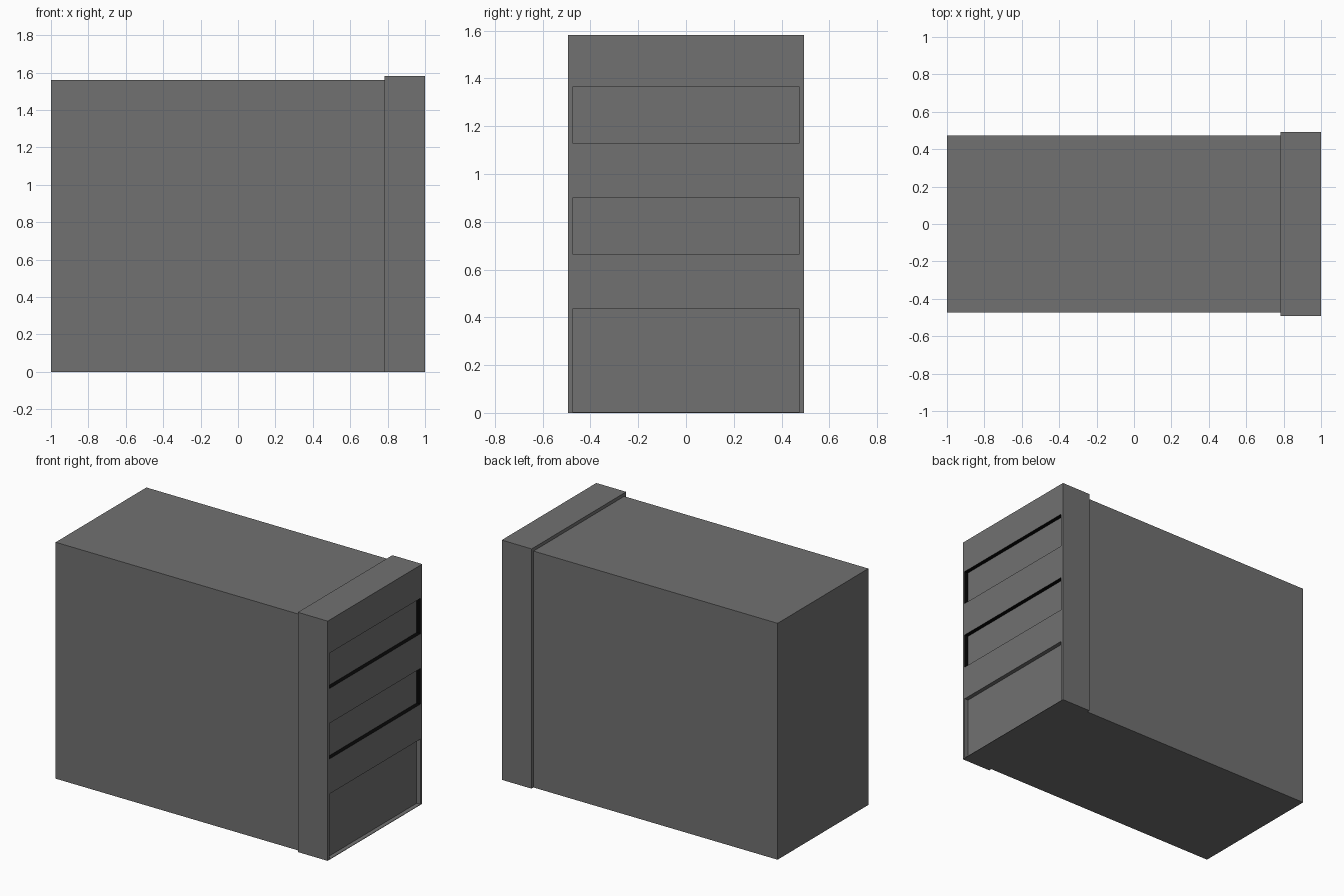
import bpy

if "Cube" in bpy.data.objects:
    bpy.data.objects.remove(bpy.data.objects["Cube"])


def paint(name, value):
    """Plain grey material of the given brightness."""
    mat = bpy.data.materials.new(name)
    mat.diffuse_color = (value, value, value, 1.0)
    mat.use_nodes = True
    mat.node_tree.nodes["Principled BSDF"].inputs["Base Color"].default_value = mat.diffuse_color
    return mat


def box(name, x0, x1, half_y, z0, z1):
    """Axis-aligned box, symmetric in y, with its scale applied."""
    bpy.ops.mesh.primitive_cube_add(size=1, location=((x0 + x1) / 2, 0, (z0 + z1) / 2))
    obj = bpy.context.object
    obj.name = name
    obj.scale = (x1 - x0, 2 * half_y, z1 - z0)
    bpy.ops.object.transform_apply(location=True, rotation=True, scale=True)
    return obj


dark_grey = paint("dark_grey", 0.165)
black = paint("black", 0.002)

# Main cabinet
body = box("cabinet_body", -1.0, 0.782, 0.473, 0.0, 1.56)
body.data.materials.append(dark_grey)

# Slightly larger front housing
housing = box("front_housing", 0.782, 1.0, 0.493, 0.0, 1.582)
housing.data.materials.append(dark_grey)
housing.data.materials.append(black)

# Shallow recessed panels in the front: a tall lower bay and two slots
recess_depth = 0.028
for i, (z0, z1) in enumerate([(0.003, 0.434), (0.665, 0.90), (1.13, 1.363)]):
    cutter = box(f"recess_cutter_{i + 1}", 1.0 - recess_depth, 1.1, 0.475, z0, z1)
    mod = housing.modifiers.new(f"recess_{i + 1}", 'BOOLEAN')
    mod.operation = 'DIFFERENCE'
    mod.solver = 'EXACT'
    mod.object = cutter
    bpy.context.view_layer.objects.active = housing
    bpy.ops.object.modifier_apply(modifier=mod.name)
    bpy.data.objects.remove(cutter, do_unlink=True)

# Black rims: the narrow side walls of the two upper slots
for face in housing.data.polygons:
    is_wall = face.center.x > 1.0 - recess_depth + 0.005 and abs(face.normal.x) < 0.5
    face.material_index = 1 if is_wall and face.center.z > 0.5 else 0
